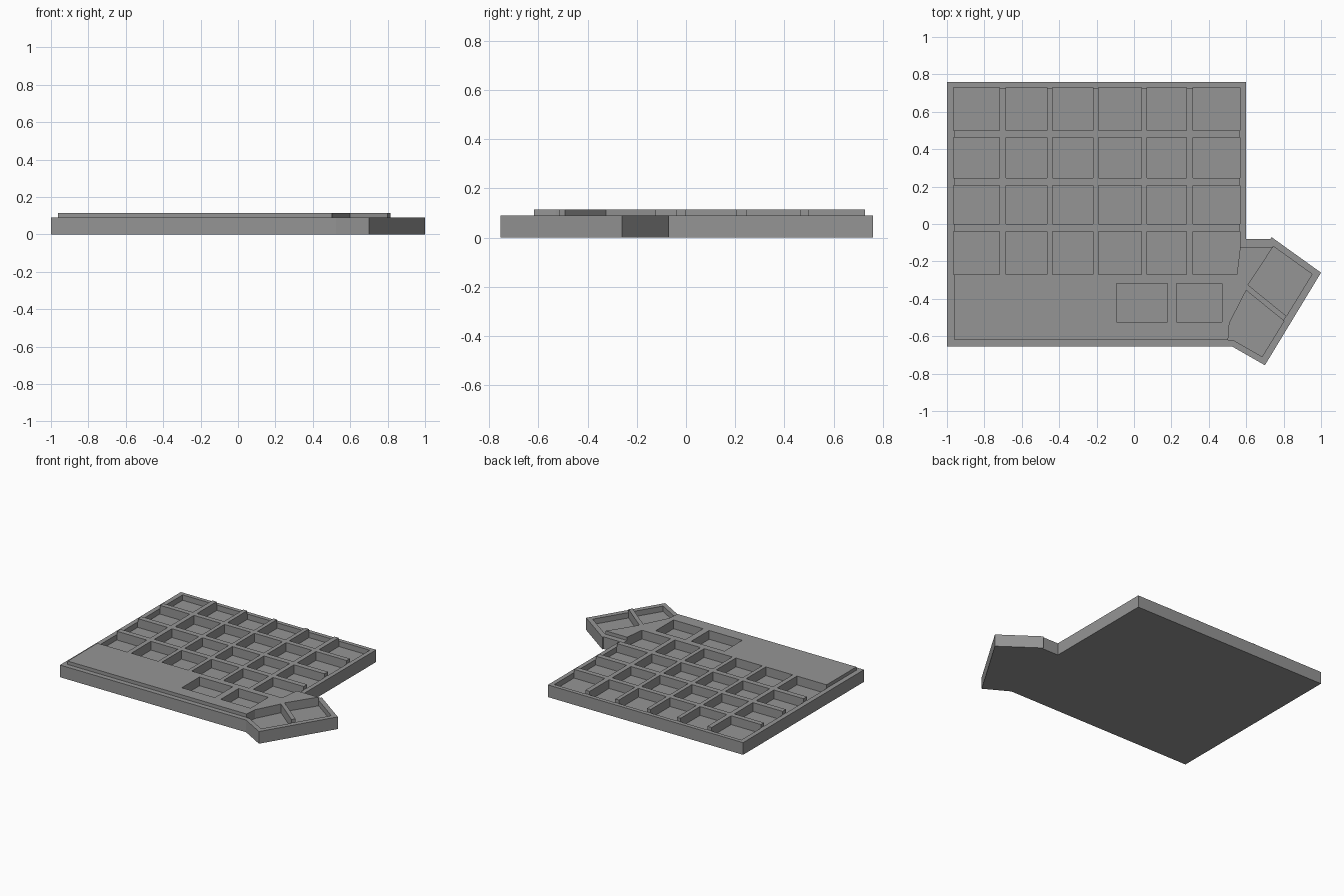
import bpy, bmesh

if "Cube" in bpy.data.objects:
    bpy.data.objects.remove(bpy.data.objects["Cube"])

CASE_TOP, PLATE_TOP, FLOOR = 0.09, 0.115, 0.05

grey = bpy.data.materials.new("mid grey")
grey.diffuse_color = (0.3, 0.3, 0.3, 1)
grey.use_nodes = True
grey.node_tree.nodes["Principled BSDF"].inputs["Base Color"].default_value = grey.diffuse_color


def prisms(name, outlines, z0, z1):
    """Extrude one or more closed xy outlines between two heights."""
    bm = bmesh.new()
    for pts in outlines:
        face = bm.faces.new([bm.verts.new((x, y, z0)) for x, y in pts])
        top = bmesh.ops.extrude_face_region(bm, geom=[face])["geom"]
        bmesh.ops.translate(bm, vec=(0, 0, z1 - z0),
                            verts=[v for v in top if isinstance(v, bmesh.types.BMVert)])
    bmesh.ops.recalc_face_normals(bm, faces=bm.faces)
    mesh = bpy.data.meshes.new(name)
    bm.to_mesh(mesh)
    bm.free()
    mesh.materials.append(grey)
    obj = bpy.data.objects.new(name, mesh)
    bpy.context.collection.objects.link(obj)
    return obj


def boolean(target, tool, operation):
    mod = target.modifiers.new(operation.lower(), "BOOLEAN")
    mod.operation, mod.object, mod.solver = operation, tool, "EXACT"
    bpy.context.view_layer.objects.active = target
    bpy.ops.object.modifier_apply(modifier=mod.name)
    bpy.data.objects.remove(tool)


def rect(x0, x1, y0, y1):
    return [(x0, y0), (x1, y0), (x1, y1), (x0, y1)]


# Outer case with the angled thumb wing
case = prisms("keyboard_case", [[
    (-1, -0.655), (0.525, -0.655), (0.70, -0.755), (1, -0.26), (0.735, -0.07),
    (0.73, -0.08), (0.60, -0.08), (0.60, 0.76), (-1, 0.76)]], 0, CASE_TOP)

# Raised plate, inset from the case edge
plate = prisms("raised_plate", [[
    (-0.963, -0.618), (0.53, -0.618), (0.685, -0.707), (0.95, -0.268),
    (0.745, -0.122), (0.566, -0.122), (0.566, 0.728), (-0.963, 0.728)]],
    0.07, PLATE_TOP)
boolean(case, plate, "UNION")

# Key pockets: six columns by four rows, outer ones open to the rim
columns = [(-0.965, -0.72), (-0.685, -0.465), (-0.435, -0.22),
           (-0.19, 0.04), (0.07, 0.28), (0.315, 0.568)]
rows = [(0.50, 0.73), (0.245, 0.463), (0, 0.205), (-0.27, -0.04)]
pockets = [rect(*c, *r) for c in columns for r in rows]
# The last pocket has a slanted side beside the thumb wing
pockets[-1] = [(0.315, -0.27), (0.55, -0.27), (0.568, -0.12),
               (0.568, -0.04), (0.315, -0.04)]
# Two lower keys
pockets += [rect(-0.093, 0.178, -0.525, -0.317), rect(0.227, 0.47, -0.525, -0.317)]
# Two thumb keys separated by a thin bar
pockets += [
    [(0.61, -0.326), (0.815, -0.492), (0.952, -0.268), (0.745, -0.12)],
    [(0.60, -0.355), (0.51, -0.53), (0.503, -0.62), (0.53, -0.62),
     (0.685, -0.709), (0.802, -0.519)]]
boolean(case, prisms("pocket_cutter", pockets, FLOOR, 0.2), "DIFFERENCE")
